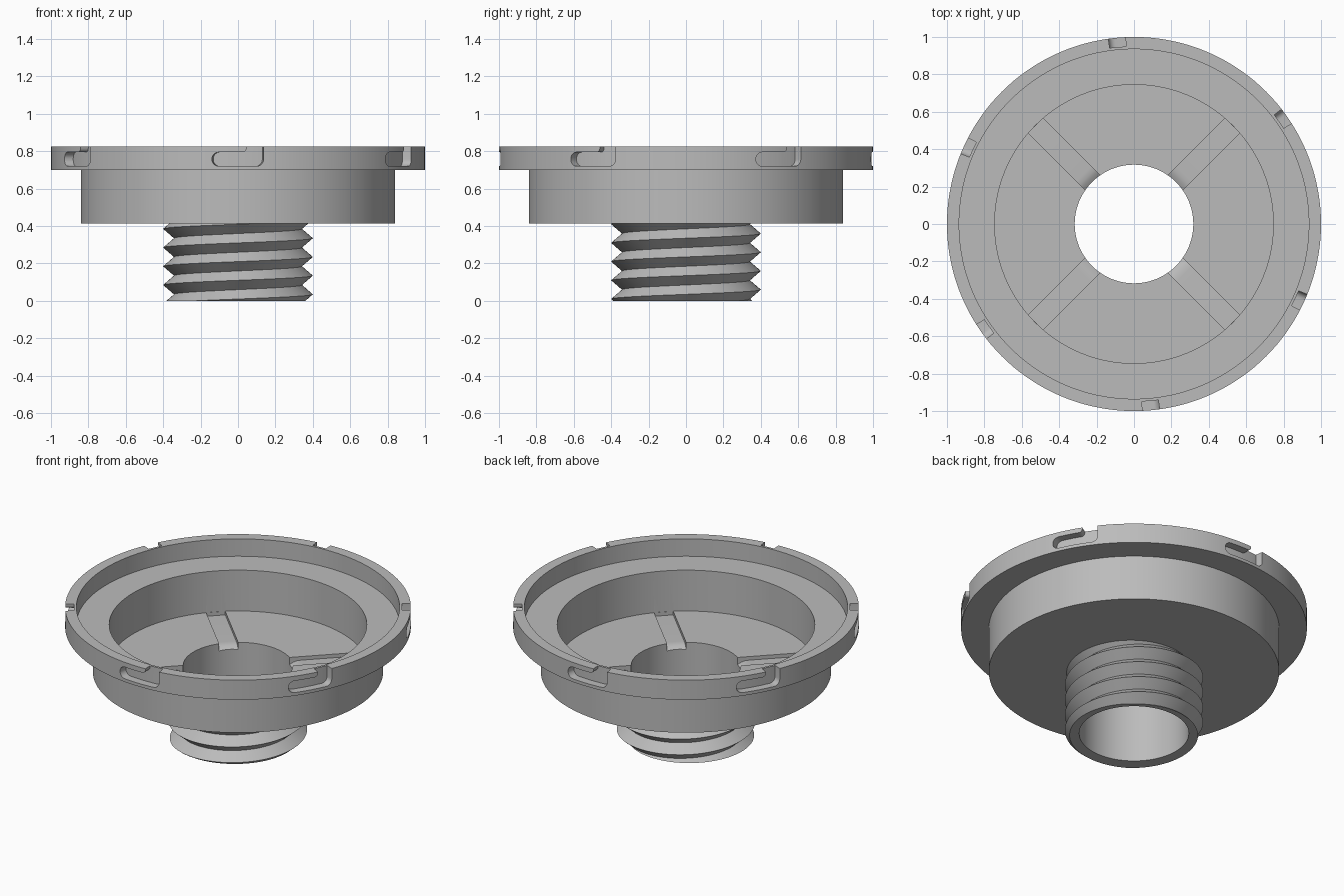
import bpy, bmesh, math
from mathutils import Matrix

if "Cube" in bpy.data.objects:
    bpy.data.objects.remove(bpy.data.objects["Cube"])

SEG = 144
TAU = math.tau

grey = bpy.data.materials.new("plain_grey")
grey.use_nodes = True
grey.diffuse_color = (0.5, 0.5, 0.5, 1)
grey.node_tree.nodes["Principled BSDF"].inputs["Base Color"].default_value = (0.5, 0.5, 0.5, 1)


def finish(bm, name):
    bmesh.ops.recalc_face_normals(bm, faces=bm.faces)
    mesh = bpy.data.meshes.new(name)
    bm.to_mesh(mesh)
    bm.free()
    mesh.materials.append(grey)
    ob = bpy.data.objects.new(name, mesh)
    bpy.context.collection.objects.link(ob)
    return ob


def loft(bm, rings, closed=False):
    """Join equal rings of points with quads; cap the ends unless closed."""
    rows = [[bm.verts.new(p) for p in ring] for ring in rings]
    n = len(rows[0])
    pairs = list(zip(rows, rows[1:])) + ([(rows[-1], rows[0])] if closed else [])
    for a, b in pairs:
        for i in range(n):
            j = (i + 1) % n
            bm.faces.new((a[i], a[j], b[j], b[i]))
    if not closed:
        bm.faces.new(rows[0])
        bm.faces.new(rows[-1])


def polar(r, a, z):
    return (r * math.cos(a), r * math.sin(a), z)


# Housing: hollow cup with flange, ledge and central pipe, as one lathe profile
BORE, CORE, BASE, FLOOR, TOP = 0.317, 0.335, 0.415, 0.453, 0.825
profile = [(BORE, 0), (CORE, 0), (CORE, BASE), (0.84, BASE), (0.84, 0.7), (1, 0.7),
           (1, TOP), (0.935, TOP), (0.935, 0.714), (0.745, 0.714), (0.745, FLOOR), (BORE, FLOOR)]
bm = bmesh.new()
loft(bm, [[polar(r, TAU * k / SEG, z) for r, z in profile] for k in range(SEG)], closed=True)
housing = finish(bm, "housing")

# Bayonet slot cutters: round-ended lobe joined to an opening through the rim
LOW, HIGH, LEFT, OPEN, RIGHT = 0.72, 0.795, -0.14, 0.045, 0.137
rad = (HIGH - LOW) / 2
mid = LOW + rad
columns = []
for k in range(1, 9):
    t = k / 8 * math.pi / 2
    h = rad * math.sin(t)
    columns.append((LEFT + rad * (1 - math.cos(t)), mid - h, mid + h))
columns += [(u, LOW, HIGH) for u in (-0.06, -0.02, 0.02)]
for k in range(5):
    t = k / 4 * math.pi / 2
    columns.append((OPEN - 0.02 * (1 - math.sin(t)), LOW, HIGH + 0.02 * (1 - math.cos(t))))
columns.append((OPEN + 0.0005, LOW, 0.9))
for k in range(7):
    t = k / 6 * math.pi / 2
    columns.append((RIGHT - rad * (1 - math.sin(t)), mid - rad * math.cos(t), 0.9))

bm = bmesh.new()
for k in range(6):
    turn = -math.pi / 2 + k * TAU / 6
    loft(bm, [[polar(r, turn + math.asin(u), z)
               for r, z in ((0.95, lo), (0.95, hi), (1.05, hi), (1.05, lo))]
              for u, lo, hi in columns])
slots = finish(bm, "slot_cutter")

# Drain groove cutters: shallow diagonal channels that roll over into the bore
section = [(0.28, 0.5), (0.28, 0.385), (0.317, 0.41), (0.335, 0.421), (0.355, 0.428),
           (0.38, 0.43), (0.743, 0.43), (0.743, 0.5)]
bm = bmesh.new()
for k in range(4):
    spin = Matrix.Rotation(math.pi / 4 + k * math.pi / 2, 3, 'Z')
    loft(bm, [[spin @ Matrix.Identity(3) @ bmesh_vec for bmesh_vec in
               (Matrix.Translation((r, w, z)).to_translation() for r, z in section)]
              for w in (-0.056, 0.056)])
grooves = finish(bm, "groove_cutter")

# Cut the housing, then drop the cutters
for cutter in (slots, grooves):
    cutter.hide_render = True
    mod = housing.modifiers.new(cutter.name, 'BOOLEAN')
    mod.object = cutter
    mod.operation = 'DIFFERENCE'
    mod.solver = 'EXACT'
    bpy.context.view_layer.objects.active = housing
    bpy.ops.object.modifier_apply(modifier=mod.name)
for cutter in (slots, grooves):
    bpy.data.objects.remove(cutter)

# Screw thread: V-shaped helix skin around the pipe, trimmed flat at both ends
PITCH, CREST, ROOT, PHASE = 0.1, 0.4, 0.342, 0.035


def thread_radius(turn, z):
    f = ((z - PHASE) / PITCH - turn) % 1
    return ROOT + (CREST - ROOT) * abs(2 * f - 1)


bm = bmesh.new()
grid = []
for k in range(SEG + 1):
    turn = k / SEG
    column = [bm.verts.new(polar(CORE, TAU * turn, 0))]
    for i in range(-4, 10):
        z = min(max(PHASE + PITCH * (turn + i / 2), 0), BASE)
        column.append(bm.verts.new(polar(thread_radius(turn, z), TAU * turn, z)))
    grid.append(column)
for a, b in zip(grid, grid[1:]):
    for i in range(len(a) - 1):
        bm.faces.new((a[i], b[i], b[i + 1], a[i + 1]))
bmesh.ops.remove_doubles(bm, verts=bm.verts, dist=0.00005)
thread = finish(bm, "screw_thread")

# Smooth the round walls, keep the edges sharp
for ob in (housing, thread):
    bpy.ops.object.select_all(action='DESELECT')
    ob.select_set(True)
    bpy.context.view_layer.objects.active = ob
    bpy.ops.object.shade_smooth_by_angle(angle=math.radians(30))
